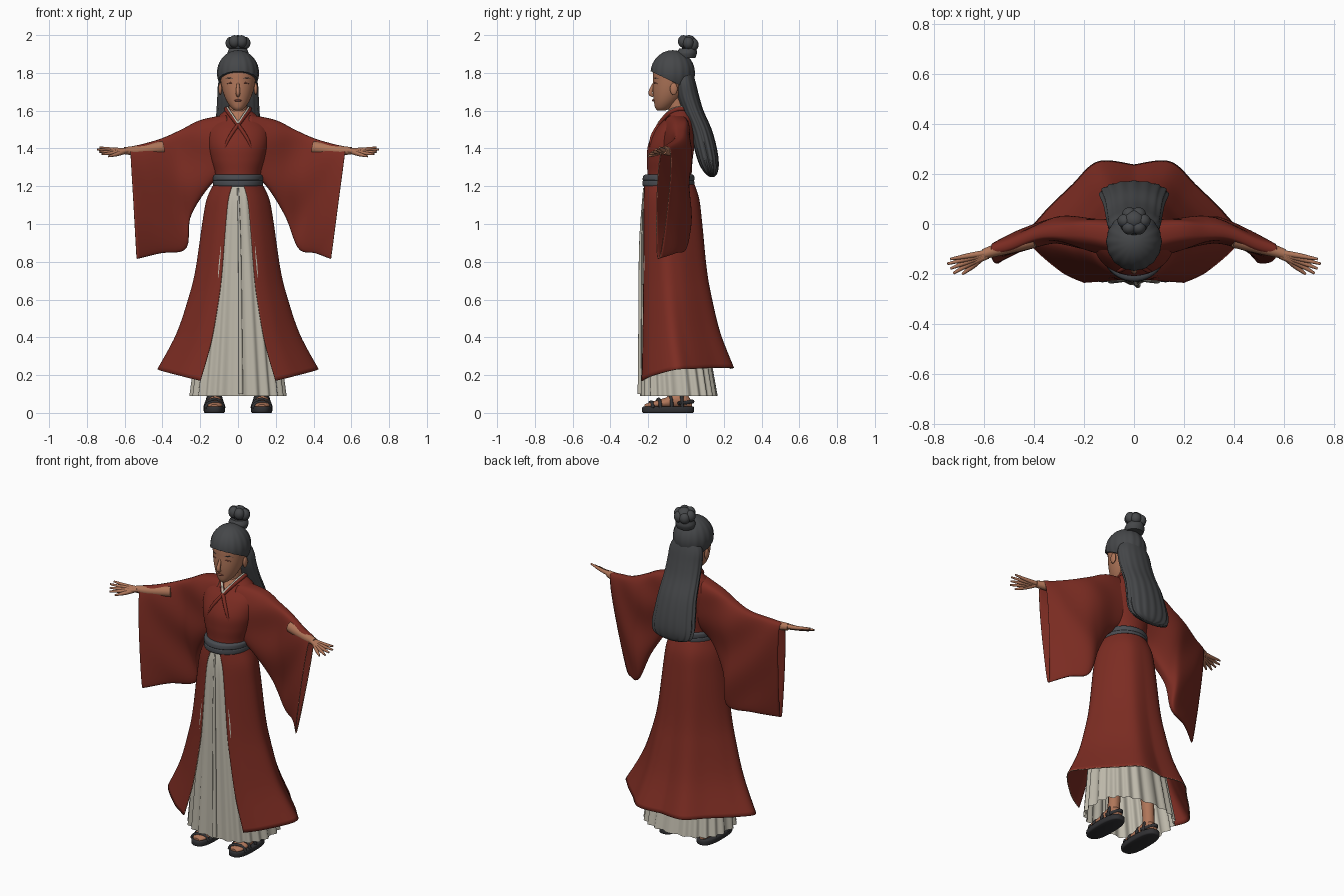
import bpy, bmesh
from math import sin, cos, pi, radians
from mathutils import Vector

default_cube = bpy.data.objects.get("Cube")
if default_cube:
    bpy.data.objects.remove(default_cube, do_unlink=True)


def material(name, red, green, blue):
    mat = bpy.data.materials.new(name)
    mat.use_nodes = True
    mat.diffuse_color = (red, green, blue, 1)
    shader = mat.node_tree.nodes["Principled BSDF"]
    shader.inputs["Base Color"].default_value = (red, green, blue, 1)
    shader.inputs["Roughness"].default_value = 0.8
    return mat


RED = material("robe red", .2, .025, .016)
CREAM = material("skirt cream", .52, .49, .41)
HAIR = material("hair charcoal", .06, .063, .067)
BELT = material("belt grey", .065, .07, .08)
SHOE = material("shoe black", .03, .03, .033)
SKIN = material("skin", .43, .18, .1)
LIP = material("lip brown", .26, .08, .055)
TRIM = material("trim tan", .45, .22, .14)


def sample(rows, count):
    """Smooth Catmull-Rom resampling of a list of tuples."""
    result = []
    last = len(rows) - 1
    for i in range(count):
        t = i / (count - 1) * last
        k = min(int(t), last - 1)
        t -= k
        a, b, c, d = (rows[min(max(k + j, 0), last)] for j in (-1, 0, 1, 2))
        result.append(tuple(
            q + t * ((r - p) + t * (2 * p - 5 * q + 4 * r - s + t * (3 * (q - r) + s - p))) / 2
            for p, q, r, s in zip(a, b, c, d)))
    return result


def loft(name, rings, mats, rule=None, closed=True, caps=True, thickness=0):
    bm = bmesh.new()
    grid = [[bm.verts.new(p) for p in ring] for ring in rings]
    size = len(rings[0])
    for low, high in zip(grid, grid[1:]):
        for i in range(size if closed else size - 1):
            j = (i + 1) % size
            bm.faces.new((low[i], low[j], high[j], high[i]))
    if caps:
        bm.faces.new(grid[0])
        bm.faces.new(grid[-1])
    bmesh.ops.recalc_face_normals(bm, faces=bm.faces)
    if rule:
        for face in bm.faces:
            face.material_index = rule(face.calc_center_median())
    mesh = bpy.data.meshes.new(name)
    bm.to_mesh(mesh)
    bm.free()
    for mat in mats:
        mesh.materials.append(mat)
    obj = bpy.data.objects.new(name, mesh)
    bpy.context.collection.objects.link(obj)
    bpy.ops.object.select_all(action='DESELECT')
    obj.select_set(True)
    bpy.context.view_layer.objects.active = obj
    bpy.ops.object.shade_smooth_by_angle(angle=radians(50))
    if thickness:
        shell = obj.modifiers.new("Cloth", 'SOLIDIFY')
        shell.thickness = thickness
        shell.material_offset_rim = 1
    return obj


def power(value, exponent):
    return abs(value) ** exponent * (1 if value > 0 else -1)


def body(name, rows, mats, levels=24, segs=48, square=1, pleats=0, depth=0, x=0, **options):
    """Stack of oval rings from rows of height, half width, front y, back y."""
    rings = []
    for n, (z, half, front, back) in enumerate(sample(rows, levels)):
        ring = []
        for i in range(segs):
            a = 2 * pi * i / segs
            swell = 1 + depth * n / levels * cos(pleats * a)
            ring.append((x + half * swell * power(sin(a), square),
                         (front + back) / 2 - (back - front) / 2 * swell * power(cos(a), square), z))
        rings.append(ring)
    return loft(name, rings, mats, **options)


def tube(name, points, radii, mat):
    curve = bpy.data.curves.new(name, 'CURVE')
    curve.dimensions = '3D'
    curve.bevel_depth = 1
    curve.bevel_resolution = 3
    curve.use_fill_caps = True
    path = sample([(*p, r) for p, r in zip(points, radii)], 4 * len(points))
    spline = curve.splines.new('POLY')
    spline.points.add(len(path) - 1)
    for point, (x, y, z, r) in zip(spline.points, path):
        point.co = (x, y, z, 1)
        point.radius = r
    curve.materials.append(mat)
    obj = bpy.data.objects.new(name, curve)
    bpy.context.collection.objects.link(obj)


def ball(name, centre, size, mat):
    bpy.ops.mesh.primitive_uv_sphere_add(segments=20, ring_count=12, radius=1, location=centre)
    obj = bpy.context.object
    obj.name = name
    obj.scale = size
    obj.data.materials.append(mat)
    bpy.ops.object.shade_smooth()


# Head, neck and face
body("head", [(1.6, .015, -.15, -.11), (1.615, .035, -.163, -.08), (1.65, .06, -.17, -.04),
              (1.7, .08, -.175, 0), (1.76, .092, -.174, .02), (1.82, .095, -.17, .03),
              (1.88, .07, -.13, 0), (1.9, .02, -.09, -.05)], [SKIN])
body("neck", [(1.47, .055, -.1, .02), (1.56, .047, -.09, .01), (1.67, .047, -.1, 0)], [SKIN])
tube("nose", [(0, -.168, 1.75), (0, -.188, 1.695), (0, -.172, 1.677)], [.006, .012, .007], SKIN)
tube("lips", [(-.022, -.166, 1.652), (0, -.174, 1.655), (.022, -.166, 1.652)], [.002, .006, .002], LIP)

# Swept-back hair cap, with a hairline that drops towards the nape
cap = []
for n in range(17):
    ring = []
    for i in range(96):
        a = 2 * pi * i / 96
        lean = (.01 + .99 * n / 16) * radians(113 - 27 * cos(a))
        r = 1 + .012 * cos(16 * a) * sin(lean)
        ring.append((.11 * r * sin(lean) * sin(a), -.07 - .116 * r * sin(lean) * cos(a), 1.8 + .12 * cos(lean)))
    cap.append(ring)
loft("hair_cap", cap, [HAIR])

# Long hair down the back
body("long_hair", [(1.84, .05, -.06, .02), (1.76, .1, -.06, .048), (1.68, .108, -.05, .068),
                   (1.6, .112, -.02, .092), (1.5, .12, .02, .135), (1.4, .13, .045, .162),
                   (1.32, .135, .07, .172), (1.27, .115, .1, .165), (1.25, .05, .125, .15)],
     [HAIR], levels=36, segs=112, pleats=16, depth=.05)

# Topknot: tie, core and a ring of coiled lobes
body("topknot_tie", [(1.88, .05, -.04, .05), (1.905, .056, -.048, .058), (1.93, .045, -.035, .055)], [HAIR])
ball("topknot_core", (0, .015, 1.955), (.045, .042, .045), HAIR)
for i in range(6):
    a = pi * i / 3
    ball("topknot_lobe", (.036 * cos(a), .012 + .03 * sin(a), 1.958 - .01 * sin(a)), (.03, .029, .033), HAIR)

# Bodice with an open neckline, crossed collar and belt
body("bodice", [(1.18, .122, -.215, .03), (1.26, .122, -.205, .03), (1.34, .143, -.207, .035),
                (1.42, .16, -.2, .045), (1.5, .16, -.16, .05), (1.56, .115, -.11, .045),
                (1.605, .062, -.085, .025)], [RED, SKIN], levels=50, segs=96, caps=False,
     rule=lambda c: int(c.y < -.06 and c.z > 1.525 + 1.3 * abs(c.x)))
body("belt", [(1.198, .125, -.222, .036), (1.205, .132, -.23, .044), (1.225, .132, -.23, .044),
              (1.23, .129, -.227, .041), (1.235, .132, -.23, .044), (1.255, .131, -.226, .043),
              (1.262, .122, -.215, .034)], [BELT], levels=25)
for s in (-1, 1):
    edge = [(0, .03, 1.6), (s * .05, .01, 1.607), (s * .062, -.04, 1.608), (s * .046, -.09, 1.585),
            (0, -.142, 1.525), (-s * .05, -.183, 1.45), (-s * .08, -.183, 1.37)]
    tube("collar", edge, [.011] * 4 + [.011, .009, .004], RED)
    tube("collar_trim", [(x * .9, y - .004, z + .008) for x, y, z in edge[:5]], [.006] * 5, CREAM)

# Pleated underskirt
body("skirt", [(1.22, .1, -.21, 0), (1.1, .115, -.23, .02), (.8, .16, -.235, .05), (.45, .205, -.236, .1),
               (.09, .25, -.237, .16)], [CREAM], levels=30, segs=180, square=.8, pleats=22,
     depth=.04, caps=False)
tube("skirt_front_fold", [(0, -.222, 1.19), (.008, -.24, .9), (.012, -.242, .5), (.015, -.244, .1)],
     [.005, .008, .01, .012], CREAM)

# Long open robe, blended from an oval waist to a wide angular hem
hem = sample([(.2, -.235, .17), (.3, -.185, .195), (.425, -.06, .23), (.37, .035, .235),
              (.25, .155, .24), (.145, .25, .24), (0, .238, .235)], 41)
half_waist = [(.13 * sin(a), -.09 - .135 * cos(a), 1.21)
              for a in (.23 + (pi - .23) * i / 40 for i in range(41))]
mirror = lambda line: line + [(-x, y, z) for x, y, z in line[-2::-1]]
hem, waist = mirror(hem), mirror(half_waist)
robe = []
for drop, flare in sample([(0, 0), (.08, .13), (.21, .21), (.46, .33), (.61, .45), (.81, .67), (1, 1)], 36):
    robe.append([(w[0] + (h[0] - w[0]) * flare, w[1] + (h[1] - w[1]) * flare, w[2] + (h[2] - w[2]) * drop)
                 for w, h in zip(waist, hem)])
loft("robe_skirt", robe, [RED, TRIM], closed=False, caps=False, thickness=.006)

# Sleeves (top point, bottom point, thickness at each), arms, hands and feet on both sides
for s, side in ((1, "left"), (-1, "right")):
    reach = 0 if s > 0 else .045
    rows = [(.06, -.05, 1.58, .06, -.07, 1.27, .08, .08), (.2, -.03, 1.55, .15, -.06, 1.2, .07, .06),
            (.3, -.025, 1.5, .25, -.03, 1.04, .06, .045), (.4, -.05, 1.455, .32 - reach, 0, .87, .055, .03),
            (.5, -.08, 1.425, .41, -.06, .845, .052, .028),
            (.57, -.105, 1.41, .49 + reach, -.145, .815, .045, .018)]
    rings = []
    for n, row in enumerate(sample(rows, 30)):
        top, low = Vector(row[:3]), Vector(row[3:6])
        ring = []
        for i in range(56):
            a = 2 * pi * i / 56
            t = (1 - cos(a)) / 2
            p = top.lerp(low, t)
            fold = .007 * sin(n * .45 + t * 9) * sin(pi * n / 29)
            ring.append((s * p.x, p.y + fold + power(sin(a), .6) * (row[6] * (1 - t) + row[7] * t), p.z))
        rings.append(ring)
    loft(side + "_sleeve", rings, [RED, TRIM], caps=False, thickness=.004)

    place = lambda pts: [(s * x, y, z) for x, y, z in pts]
    tube(side + "_forearm", place([(.4, -.06, 1.405), (.52, -.095, 1.39), (.6, -.12, 1.388)]),
         [.035, .028, .02], SKIN)
    for k in range(4):
        y, z = -.118 - .011 * k, 1.394 - .006 * k
        tip = (.745 - .012 * abs(k - 1), y - .022 - .008 * k, z + .012 - .006 * k)
        tube(side + "_finger", place([(.585, -.115 - .004 * k, 1.39), (.655, y - .008, z), tip]),
             [.013, .011, .005], SKIN)
    tube(side + "_thumb", place([(.6, -.125, 1.385), (.64, -.165, 1.37), (.685, -.2, 1.358)]),
         [.014, .011, .005], SKIN)
    ball(side + "_ear", (s * .094, -.065, 1.715), (.01, .02, .032), SKIN)
    tube(side + "_eyelid", place([(.02, -.168, 1.742), (.04, -.165, 1.748), (.06, -.152, 1.742)]),
         [.001, .003, .001], LIP)
    tube(side + "_brow", place([(.02, -.17, 1.766), (.045, -.161, 1.774), (.068, -.142, 1.767)]),
         [.001, .003, .001], HAIR)

    # Sandalled feet
    body(side + "_sole", [(0, .05, -.225, .035), (.006, .056, -.232, .042), (.028, .056, -.232, .042),
                          (.034, .05, -.225, .036)], [SHOE], levels=10, square=.75, x=s * .125)
    foot = []
    for y, half, top in sample([(-.22, .02, .045), (-.18, .044, .06), (-.11, .042, .08),
                                (-.05, .036, .11), (0, .032, .1), (.032, .012, .06)], 16):
        foot.append([(s * .125 + half * sin(a), y, (top + .025) / 2 + (top - .025) / 2 * cos(a))
                     for a in (pi * i / 12 for i in range(24))])
    loft(side + "_foot", foot, [SKIN])
    tube(side + "_leg", [(s * .125, -.025, .07), (s * .12, -.025, .2), (s * .1, -.04, .5)],
         [.034, .036, .05], SKIN)
    for y, half, top in ((-.185, .047, .058), (-.145, .05, .072), (-.085, .046, .092), (-.03, .042, .115)):
        tube(side + "_strap", [(s * .125 + half * cos(a), y + .01 * cos(a), .025 + (top - .025) * sin(a))
                               for a in (pi * i / 6 for i in range(7))], [.009] * 7, SHOE)
    tube(side + "_heel_strap", [(s * .125 - .042, -.04, .05), (s * .125, .036, .06), (s * .125 + .042, -.04, .05)],
         [.011] * 3, SHOE)
